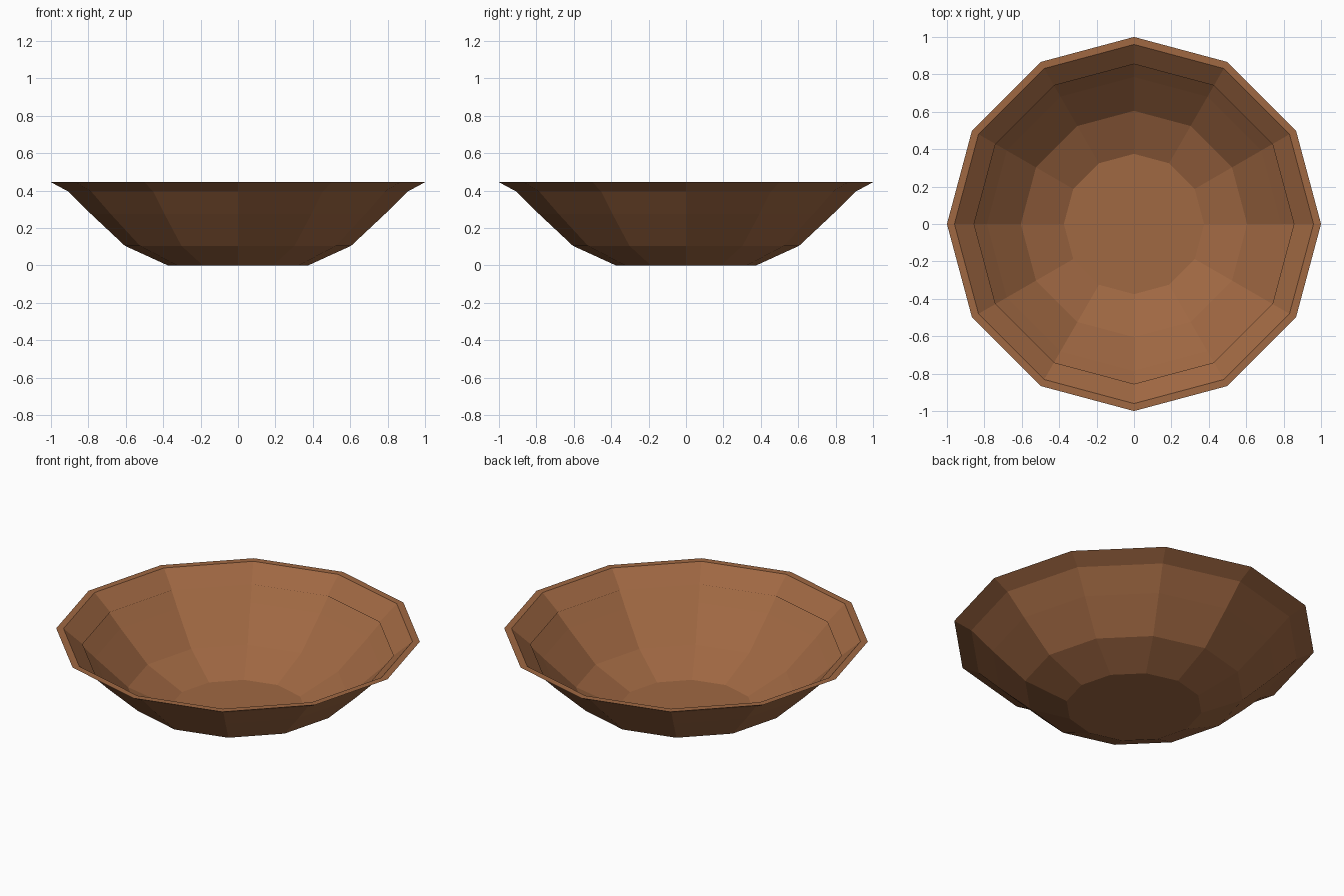
import bpy, bmesh, math

if "Cube" in bpy.data.objects:
    bpy.data.objects.remove(bpy.data.objects["Cube"])

SIDES = 12

clay = bpy.data.materials.new("brown clay")
clay.diffuse_color = (0.35, 0.138, 0.055, 1)
clay.use_nodes = True
clay.node_tree.nodes["Principled BSDF"].inputs["Base Color"].default_value = clay.diffuse_color


def lathe(name, profile, floor=False):
    """Sweep (radius, height) points round z as a twelve-sided sheet."""
    bm = bmesh.new()
    rings = [[bm.verts.new((r * math.cos(a), r * math.sin(a), z))
              for a in (2 * math.pi * i / SIDES for i in range(SIDES))]
             for r, z in profile]
    if floor:
        bm.faces.new(rings[0])
    for low, high in zip(rings, rings[1:]):
        for i in range(SIDES):
            j = (i + 1) % SIDES
            bm.faces.new((low[i], low[j], high[j], high[i]))
    bmesh.ops.recalc_face_normals(bm, faces=bm.faces)
    # normals point up, into the bowl
    if sum(f.normal.z * f.calc_area() for f in bm.faces) < 0:
        bmesh.ops.reverse_faces(bm, faces=bm.faces)
    mesh = bpy.data.meshes.new(name)
    bm.to_mesh(mesh)
    bm.free()
    mesh.materials.append(clay)
    obj = bpy.data.objects.new(name, mesh)
    bpy.context.collection.objects.link(obj)
    return obj


# thin bowl wall with flat foot and flared edge
lathe("bowl_wall", [(0.375, 0), (0.605, 0.105), (0.786, 0.275),
                    (0.905, 0.394), (1.0, 0.445)], floor=True)

# flat rim and the sloping lip inside it
lathe("rim_lip", [(0.855, 0.355), (0.96, 0.445), (1.0, 0.445)])
